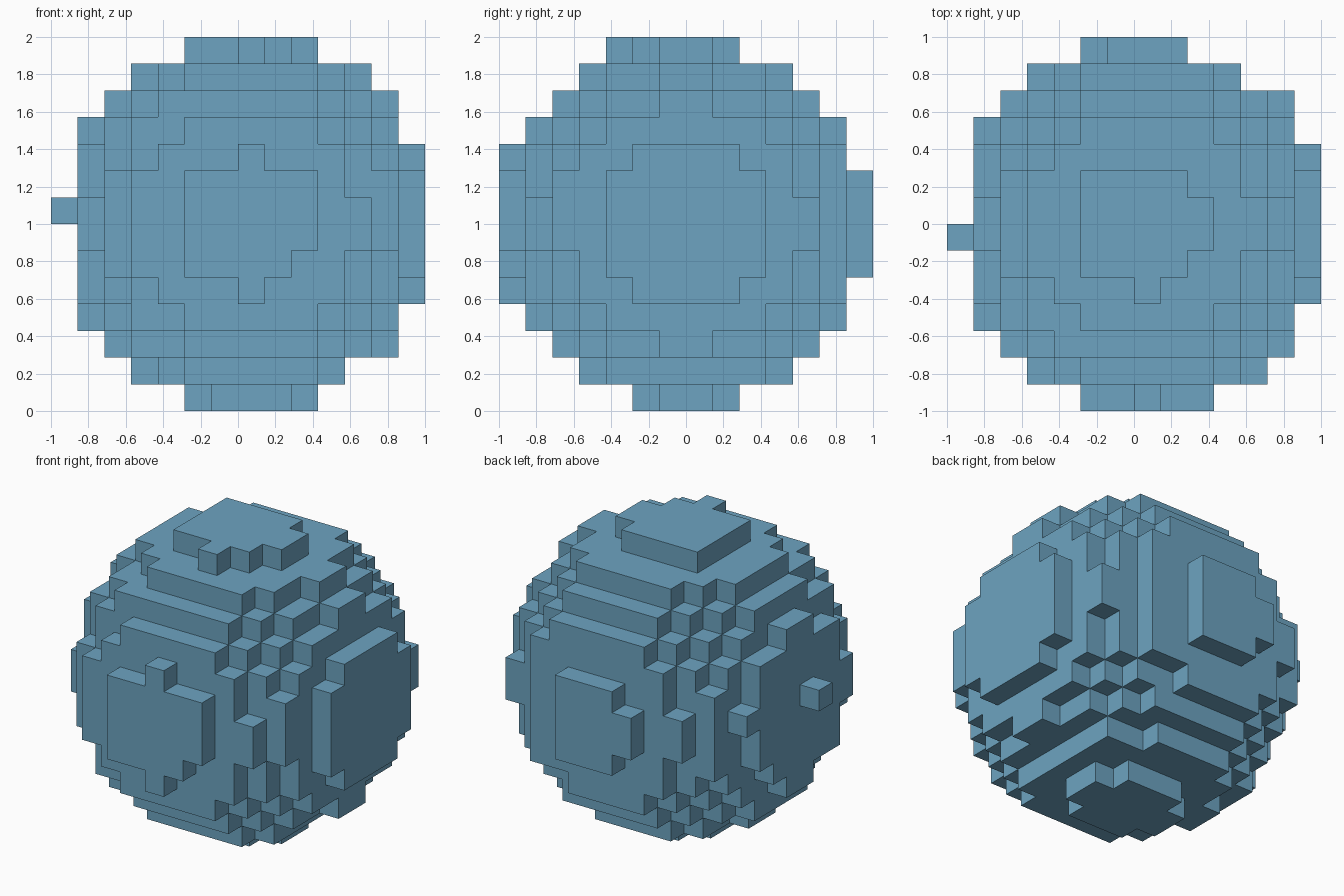
import bpy, bmesh
from mathutils import Vector

# Remove the default cube
cube = bpy.data.objects.get("Cube")
if cube:
    bpy.data.objects.remove(cube, do_unlink=True)

HALF = 7                                   # cells from the middle to each side
CELL = 1 / HALF
CENTRE = Vector((0.379, -0.095, 0.048))    # slightly off the grid middle, in cells
RADIUS_SQ = 47.6 + CENTRE.length_squared

# Blue material
blue = bpy.data.materials.new("soft_blue")
blue.use_nodes = True
colour = (0.153, 0.371, 0.533, 1)
blue.diffuse_color = colour
blue.node_tree.nodes["Principled BSDF"].inputs["Base Color"].default_value = colour


def filled(cell):
    """True where the middle of a grid cell lies inside the ball."""
    middle = Vector([c + 0.5 for c in cell])
    return (middle - CENTRE).length_squared <= RADIUS_SQ


span = range(-HALF, HALF)
cells = {(x, y, z) for x in span for y in span for z in span if filled((x, y, z))}

# Blocky ball: one square wherever a filled cell meets an empty one
bm = bmesh.new()
corners = {}


def corner(point):
    if point not in corners:
        x, y, z = point
        corners[point] = bm.verts.new((x * CELL, y * CELL, (z + HALF) * CELL))
    return corners[point]


for cell in sorted(cells):
    for axis in range(3):
        u, v = (axis + 1) % 3, (axis + 2) % 3
        for side in (0, 1):
            neighbour = list(cell)
            neighbour[axis] += 2 * side - 1
            if tuple(neighbour) in cells:
                continue
            square = []
            for du, dv in ((0, 0), (1, 0), (1, 1), (0, 1)):
                point = list(cell)
                point[axis] += side
                point[u] += du
                point[v] += dv
                square.append(corner(tuple(point)))
            if not side:
                square.reverse()
            bm.faces.new(square)

mesh = bpy.data.meshes.new("blocky_ball")
bm.to_mesh(mesh)
bm.free()
mesh.materials.append(blue)
ball = bpy.data.objects.new("blocky_ball", mesh)
bpy.context.collection.objects.link(ball)
